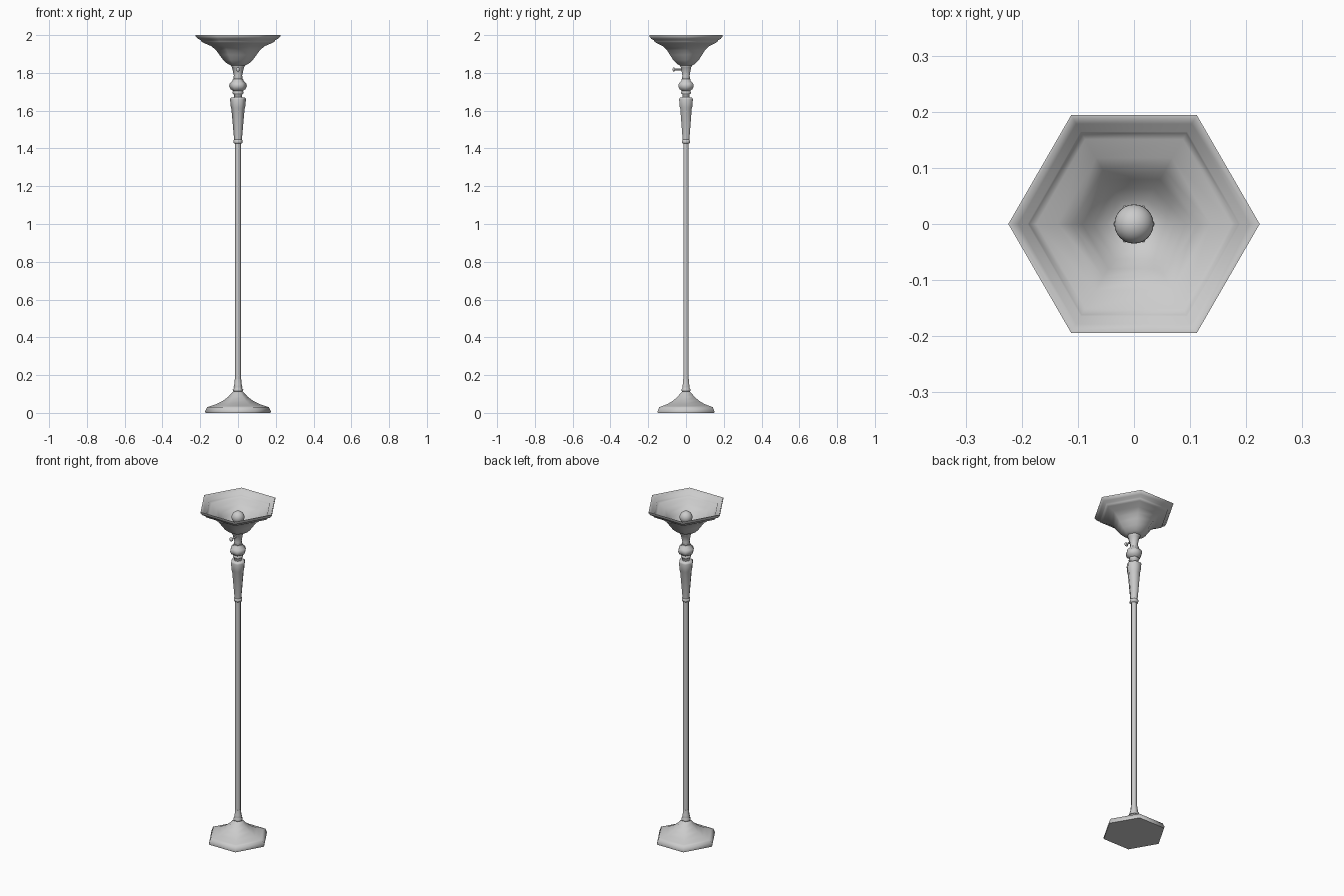
import bpy, math
from mathutils import Vector

cube = bpy.data.objects.get("Cube")
if cube:
    bpy.data.objects.remove(cube, do_unlink=True)

grey = bpy.data.materials.new("plain_grey")
grey.use_nodes = True
colour = (0.6, 0.6, 0.6, 1)
grey.diffuse_color = colour
grey.node_tree.nodes["Principled BSDF"].inputs["Base Color"].default_value = colour


def finish(ob, name, angle=65):
    ob.name = name
    ob.data.materials.clear()
    ob.data.materials.append(grey)
    bpy.ops.object.select_all(action="DESELECT")
    ob.select_set(True)
    bpy.context.view_layer.objects.active = ob
    bpy.ops.object.shade_smooth_by_angle(angle=math.radians(angle))
    return ob


def turned(name, profile, sides=6):
    """Sweep a (radius, height) profile, bottom to top, around z and cap the ends."""
    verts, faces = [], []
    for r, z in profile:
        for i in range(sides):
            a = math.tau * i / sides
            verts.append((r * math.cos(a), r * math.sin(a), z))
    for k in range(len(profile) - 1):
        for i in range(sides):
            j = (i + 1) % sides
            a, b = k * sides, (k + 1) * sides
            faces.append((a + i, a + j, b + j, b + i))
    faces.append(tuple(reversed(range(sides))))
    faces.append(tuple(range(len(verts) - sides, len(verts))))
    mesh = bpy.data.meshes.new(name)
    mesh.from_pydata(verts, [], faces)
    ob = bpy.data.objects.new(name, mesh)
    bpy.context.collection.objects.link(ob)
    return finish(ob, name)


def rod(name, start, end, radius, sides=12):
    a, b = Vector(start), Vector(end)
    bpy.ops.mesh.primitive_cylinder_add(vertices=sides, radius=radius,
                                        depth=(b - a).length, location=(a + b) / 2)
    ob = bpy.context.object
    ob.rotation_euler = (b - a).to_track_quat("Z", "Y").to_euler()
    return finish(ob, name, 40)


def ball(name, centre, radius, scale=(1, 1, 1)):
    bpy.ops.mesh.primitive_uv_sphere_add(segments=24, ring_count=16,
                                         radius=radius, location=centre)
    bpy.context.object.scale = scale
    return finish(bpy.context.object, name)


# Flared hexagonal foot
turned("base", [(0.172, 0), (0.174, 0.008), (0.164, 0.03), (0.15, 0.035), (0.115, 0.046),
                (0.08, 0.064), (0.052, 0.085), (0.035, 0.103), (0.022, 0.115)])
turned("base_collar", [(0.018, 0.11), (0.026, 0.116), (0.028, 0.123), (0.022, 0.131),
                       (0.023, 0.137), (0.02, 0.15), (0.017, 0.18)])

# Long pole
turned("pole", [(0.0165, 0.13), (0.0165, 1.44)])

# Tapered grip with its ring and cap
turned("lower_ring", [(0.018, 1.425), (0.025, 1.43), (0.025, 1.44), (0.02, 1.447)])
turned("tapered_grip", [(0.02, 1.44), (0.035, 1.61), (0.038, 1.618), (0.042, 1.66),
                        (0.04, 1.668), (0.02, 1.672)])

# Turned knob and neck under the shade
turned("knob", [(0.022, 1.665), (0.02, 1.685), (0.03, 1.692), (0.03, 1.699),
                (0.025, 1.704), (0.04, 1.714), (0.047, 1.73), (0.043, 1.746),
                (0.029, 1.758), (0.027, 1.768)])
turned("neck", [(0.02, 1.764), (0.025, 1.772), (0.022, 1.785), (0.026, 1.805),
                (0.032, 1.83), (0.04, 1.842), (0.034, 1.85)])

# Open bowl: outer wall upward, over the rim, inner wall back down
outer = [(0.035, 1.838), (0.056, 1.848), (0.078, 1.868), (0.098, 1.895), (0.116, 1.92),
         (0.142, 1.942), (0.18, 1.958), (0.193, 1.965), (0.196, 1.973),
         (0.212, 1.98), (0.224, 1.994), (0.224, 2.0)]
inner = [(max(r - 0.006, 0.02), z + 0.005) for r, z in reversed(outer[:-2])]
turned("shade_bowl", outer + [(0.218, 2.0)] + inner)

# Bulb on its socket
rod("bulb_socket", (0, 0, 1.84), (0, 0, 1.905), 0.016)
ball("bulb", (0, 0, 1.928), 0.035)

# Turn switch on the front of the neck
rod("switch_stem", (0, -0.015, 1.818), (0, -0.06, 1.818), 0.005)
ball("switch_knob", (0, -0.064, 1.818), 0.011, (1, 0.7, 1))
